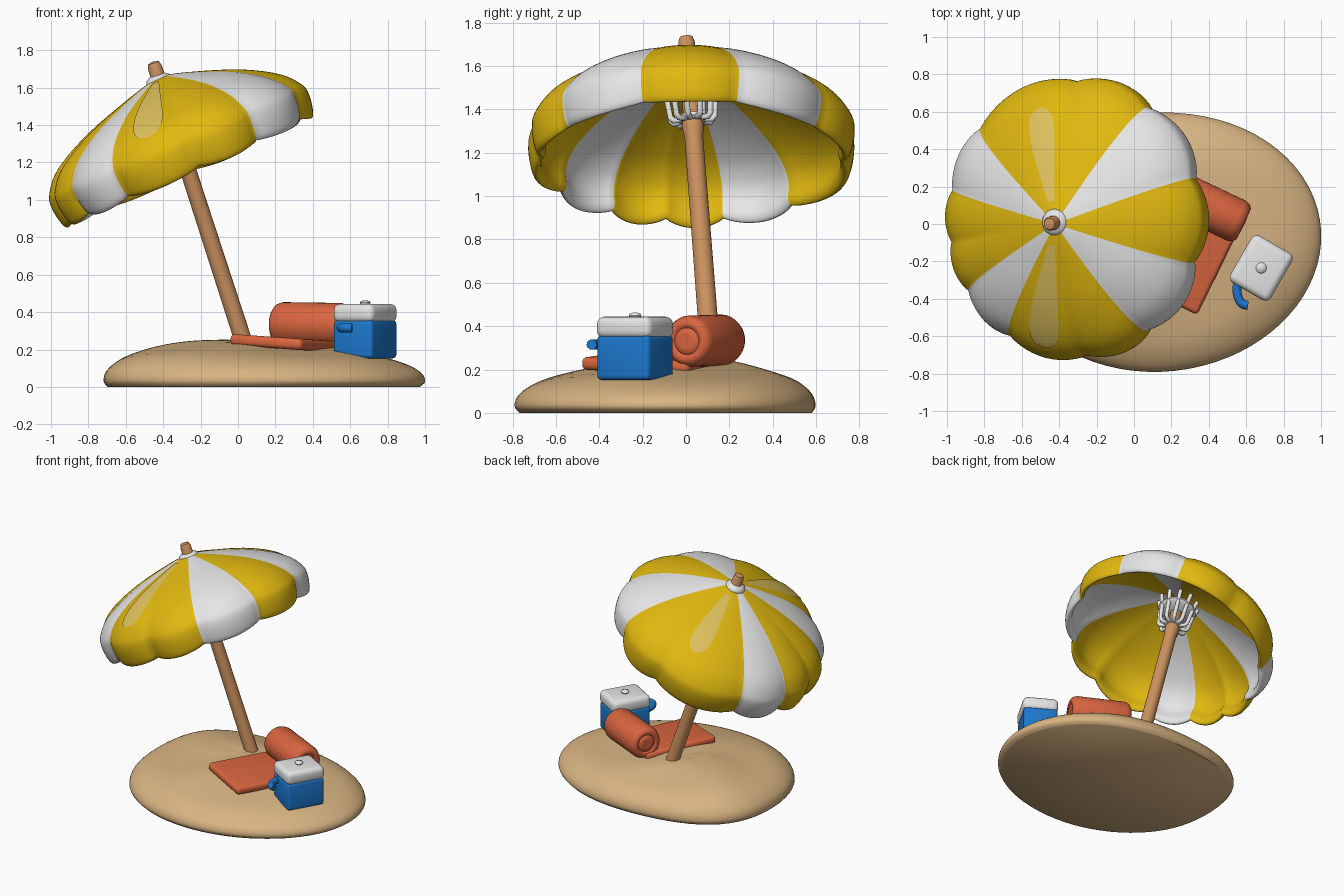
import bpy, bmesh, math
from mathutils import Matrix, Vector

if "Cube" in bpy.data.objects:
    bpy.data.objects.remove(bpy.data.objects["Cube"])


def material(name, rgb):
    m = bpy.data.materials.new(name)
    m.diffuse_color = (*rgb, 1)
    m.use_nodes = True
    m.node_tree.nodes["Principled BSDF"].inputs["Base Color"].default_value = m.diffuse_color
    return m


YELLOW = material("yellow fabric", (0.75, 0.48, 0.005))
WHITE = material("white", (0.79, 0.79, 0.79))
SHINE = material("pale yellow shine", (0.74, 0.54, 0.11))
WOOD = material("wood", (0.61, 0.29, 0.115))
SAND = material("sand", (0.69, 0.46, 0.225))
TOWEL = material("coral towel", (0.70, 0.13, 0.05))
BLUE = material("blue", (0.012, 0.19, 0.63))


def finish(name, bm, mats, matrix=Matrix()):
    bmesh.ops.remove_doubles(bm, verts=bm.verts, dist=1e-5)
    bmesh.ops.recalc_face_normals(bm, faces=bm.faces)
    bm.transform(matrix)
    me = bpy.data.meshes.new(name)
    bm.to_mesh(me)
    bm.free()
    for m in mats:
        me.materials.append(m)
    ob = bpy.data.objects.new(name, me)
    bpy.context.collection.objects.link(ob)
    return ob


def skin(bm, rows, closed=True, mat=lambda i, j: 0):
    """Join rows of points into quads."""
    vs = [[bm.verts.new(p) for p in row] for row in rows]
    n = len(rows[0])
    for i in range(len(rows) - 1):
        for j in range(n if closed else n - 1):
            k = (j + 1) % n
            f = bm.faces.new((vs[i][j], vs[i][k], vs[i + 1][k], vs[i + 1][j]))
            f.material_index = mat(i, j)
    return vs


def lathe(name, profile, matrix, mat, n=32):
    bm = bmesh.new()
    ang = [2 * math.pi * j / n for j in range(n)]
    skin(bm, [[(r * math.cos(a), r * math.sin(a), z) for a in ang] for r, z in profile])
    return finish(name, bm, [mat], matrix)


def box(name, size, bevel, matrix, mat):
    bm = bmesh.new()
    bmesh.ops.create_cube(bm, size=1, matrix=Matrix.Diagonal((*size, 1)))
    bmesh.ops.bevel(bm, geom=bm.edges[:], offset=bevel, segments=4, profile=0.5, affect='EDGES')
    return finish(name, bm, [mat], matrix)


def tubes(name, paths, radius, mat):
    cu = bpy.data.curves.new(name, 'CURVE')
    cu.dimensions, cu.bevel_depth, cu.bevel_resolution, cu.use_fill_caps = '3D', radius, 3, True
    for path in paths:
        sp = cu.splines.new('POLY')
        sp.points.add(len(path) - 1)
        for p, co in zip(sp.points, path):
            p.co = (*co, 1)
    tmp = bpy.data.objects.new("tmp", cu)
    bpy.context.collection.objects.link(tmp)
    me = bpy.data.meshes.new_from_object(tmp.evaluated_get(bpy.context.evaluated_depsgraph_get()))
    bpy.data.objects.remove(tmp)
    me.materials.clear()
    me.materials.append(mat)
    bpy.context.collection.objects.link(bpy.data.objects.new(name, me))


def spline(pts, u):
    """Smooth curve through points, u counts in points."""
    i = min(int(u), len(pts) - 2)
    t = u - i
    g = lambda k: Vector(pts[max(0, min(len(pts) - 1, k))])
    a, b, c, d = g(i - 1), g(i), g(i + 1), g(i + 2)
    return 0.5 * (2 * b + (c - a) * t + (2 * a - 5 * b + 4 * c - d) * t * t + (3 * b - a - 3 * c + d) * t ** 3)


def aim(p, q):
    """Frame at p with z pointing to q."""
    d = Vector(q) - Vector(p)
    return Matrix.Translation(p) @ d.to_track_quat('Z', 'Y').to_matrix().to_4x4()


# --- sand mound, with a low shoulder at the back left
EDGE = [(0.97, 0), (1.0, 0.03), (0.98, 0.08), (0.9, 0.13), (0.77, 0.17),
        (0.5, 0.212), (0.25, 0.24), (0, 0.248)]


def sand_point(u, a):
    rho, z = spline(EDGE, u)
    rho = max(rho, 0)
    shoulder = math.exp(-((a - math.radians(138)) / 0.52) ** 2)
    k = rho * (1 + 0.025 * math.sin(2 * a) + 0.14 * shoulder)
    x = 0.15 * rho + 0.85 * k * math.cos(a)
    y = 0.02 - 0.12 * rho + 0.69 * k * math.sin(a)
    z *= 1 - 0.06 * rho * math.cos(a)
    mid = math.sin(math.pi * min(rho, 1))
    z += mid * (0.006 * math.sin(4 * a + 5 * rho) + 0.018 * shoulder)
    return (x, y, max(z, 0))


bm = bmesh.new()
rows = [[sand_point(i / 4, 2 * math.pi * j / 72) for j in range(72)] for i in range(29)]
rings = skin(bm, rows)
bm.faces.new(rings[0])
finish("sand_mound", bm, [SAND])

# --- canopy: scalloped shell, outside profile, rim, then inside profile
TILT = Matrix.Translation((-0.255, 0.03, 1.135)) @ Matrix.Rotation(math.radians(-23), 4, 'Y')
SHELL = [(0, 0.55), (0.16, 0.51), (0.44, 0.415), (0.645, 0.305), (0.735, 0.2), (0.752, 0.12),
         (0.735, 0.02), (0.71, -0.005), (0.69, 0.03), (0.695, 0.11), (0.665, 0.19),
         (0.58, 0.275), (0.4, 0.37), (0.15, 0.455), (0, 0.49)]
SEAMS = [-19, 17, 54, 89, 139, 168, 190, 212, 239, 275, 305, 341]
WHITE_GORES = (1, 4, 7, 10)


def canopy_point(u, deg, lift=0.0):
    k = max(i for i in range(11) if SEAMS[i] <= deg)
    dip = 1 - math.sin(math.pi * (deg - SEAMS[k]) / (SEAMS[k + 1] - SEAMS[k])) ** 0.8
    a = math.radians(deg)
    r, h = spline(SHELL, u)
    r = max(r, 0)
    w = r / 0.75
    off = 1 - w
    r = r * (1 - 0.045 * w * dip) + lift * w
    low = w ** 6 * (1 - min(1, max(0, h) / 0.3))
    h += low * (0.038 * dip + 0.04 * max(0, math.cos(a)) ** 2) + lift
    return TILT @ Vector((r * math.cos(a) + 0.053 * off, 1.02 * r * math.sin(a) - 0.03 * off, h))


SUB = 12
degs = [SEAMS[k] + (SEAMS[k + 1] - SEAMS[k]) * j / SUB for k in range(11) for j in range(SUB)]
bm = bmesh.new()
skin(bm, [[canopy_point(i / 5, d) for d in degs] for i in range(71)],
     mat=lambda i, j: 1 if j // SUB in WHITE_GORES else 0)
finish("canopy", bm, [YELLOW, WHITE])

# --- pale shine plates on two gores
for name, mid, end in (("front_shine", 259, 3.35), ("back_shine", 103, 2.75)):
    bm = bmesh.new()
    rows = []
    for i in range(25):
        v = i / 24
        half = 9.5 * math.sqrt(max(0, 1 - v ** 5))
        rows.append([canopy_point(0.8 + (end - 0.8) * v, mid + half * s / 4, 0.004) for s in range(-4, 5)])
    skin(bm, rows, closed=False)
    finish(name, bm, [SHINE])

# --- pole, with a rounded tip poking through the canopy
foot, tip = (0.05, 0.12, 0.18), (-0.455, 0, 1.74)
L = (Vector(tip) - Vector(foot)).length
POLE = aim(foot, tip)
lathe("pole", [(0, 0), (0.047, 0), (0.043, L * 0.7), (0.05, L * 0.725), (0.05, L * 0.74), (0.042, L * 0.75),
               (0.038, L - 0.03), (0.03, L - 0.008), (0, L)], POLE, WOOD)
lathe("top_collar", [(0, -0.05), (0.068, -0.05), (0.073, -0.03), (0.066, -0.012), (0.052, -0.003),
                     (0.042, 0.004), (0, 0.006)], POLE @ Matrix.Translation((0, 0, L - 0.08)), WHITE)

# --- hub: lower ring, short struts, upper ring under the canopy
hub = POLE @ Matrix.Translation((0, 0, L * 0.742))
lathe("hub_ring", [(0, 0.005), (0.06, 0.005), (0.068, 0.015), (0.06, 0.035), (0, 0.035)], hub, WHITE)
lathe("hub_top", [(0, 0.14), (0.12, 0.14), (0.135, 0.155), (0.125, 0.18), (0, 0.2)], hub, WHITE)
struts = []
for i in range(11):
    a = 2 * math.pi * i / 11
    struts.append([hub @ Vector((r * math.cos(a), r * math.sin(a), z))
                   for r, z in ((0.05, 0.015), (0.09, 0.01), (0.104, 0.025), (0.118, 0.15), (0.14, 0.235))])
tubes("struts", struts, 0.014, WHITE)

# --- towel: flat sheet plus rolled end
yaw = Matrix.Rotation(math.radians(-26), 4, 'Z')
lay = Matrix.Translation((0.265, -0.145, 0.232)) @ Matrix.Rotation(math.radians(4), 4, 'Y') @ yaw
box("towel_sheet", (0.43, 0.55, 0.06), 0.024, lay, TOWEL)
half = [(0, 0.21), (0.03, 0.215), (0.052, 0.213), (0.062, 0.202), (0.072, 0.212), (0.09, 0.212),
        (0.108, 0.198), (0.118, 0.17)]
lathe("towel_roll", half + [(r, -z) for r, z in reversed(half)],
      aim((0.395, 0.09, 0.333), (0.60, -0.007, 0.330)), TOWEL, 40)

# --- cooler
cool = Matrix.Translation((0.68, -0.235, 0)) @ Matrix.Rotation(math.radians(-30), 4, 'Z')
box("cooler_body", (0.24, 0.28, 0.205), 0.02, cool @ Matrix.Translation((0, 0, 0.255)), BLUE)
box("cooler_lid", (0.25, 0.29, 0.1), 0.035, cool @ Matrix.Translation((0, 0, 0.394)), WHITE)
lathe("lid_knob", [(0.024, 0), (0.029, 0.012), (0.024, 0.021), (0, 0.026)],
      cool @ Matrix.Translation((0, 0, 0.438)), WHITE, 20)
grip = [(0.57, -0.30), (0.552, -0.33), (0.552, -0.37), (0.565, -0.41), (0.585, -0.43), (0.61, -0.435)]
tubes("cooler_handle", [[(*spline(grip, i / 4), 0.315) for i in range(21)]], 0.024, BLUE)

# --- smooth shading
for ob in bpy.context.scene.objects:
    ob.select_set(True)
    bpy.context.view_layer.objects.active = ob
bpy.ops.object.shade_smooth_by_angle(angle=math.radians(50))
